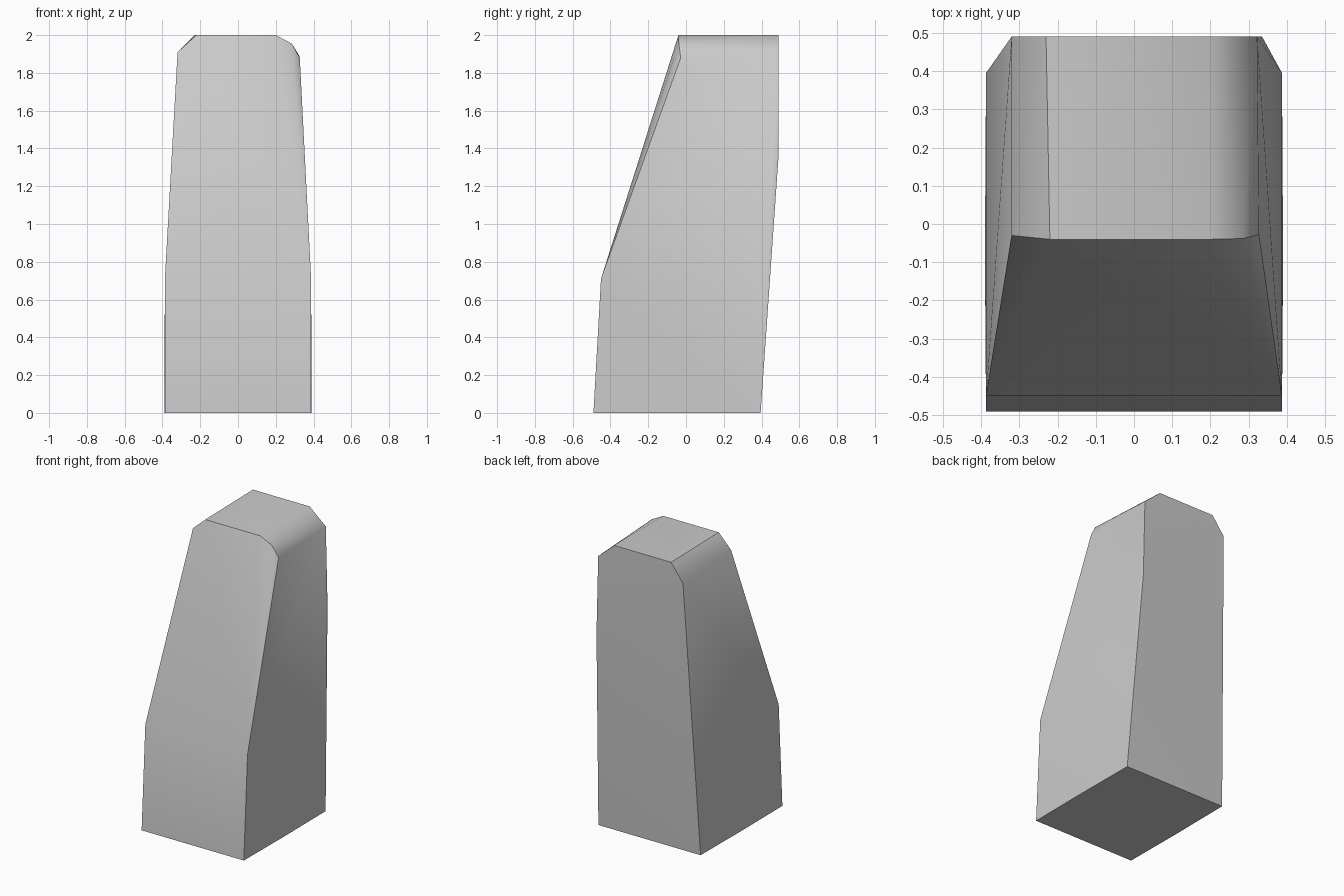
import bpy
import bmesh
import math

cube = bpy.data.objects.get("Cube")
if cube:
    bpy.data.objects.remove(cube, do_unlink=True)

# Plain grey material
grey = bpy.data.materials.new("plain grey")
grey.use_nodes = True
colour = (0.6, 0.6, 0.6, 1.0)
grey.diffuse_color = colour
grey.node_tree.nodes["Principled BSDF"].inputs["Base Color"].default_value = colour

# Corners of the tapered block, shared by both sides
corners = []
for s in (-1, 1):
    corners += [
        (s * 0.387, -0.49, 0.0),    # foot, front
        (s * 0.39, -0.08, 0.0),     # foot, middle
        (s * 0.387, 0.395, 0.0),    # foot, back
        (s * 0.387, -0.45, 0.71),   # bend in the front face
    ]

# Top with a single bevel on the right and a softer one on the left
corners += [
    (-0.32, -0.03, 1.91), (-0.22, -0.04, 2.0),
    (0.20, -0.04, 2.0), (0.285, -0.038, 1.955), (0.327, -0.028, 1.88),
    (-0.32, 0.49, 1.88), (-0.23, 0.49, 2.0),
    (0.20, 0.49, 2.0), (0.322, 0.49, 1.895),
    (0.335, 0.49, 1.36),            # bend in the left back edge
]

# Skin the convex block
bm = bmesh.new()
for c in corners:
    bm.verts.new(c)
bmesh.ops.convex_hull(bm, input=bm.verts[:])
bmesh.ops.dissolve_limit(bm, angle_limit=math.radians(0.5),
                         verts=bm.verts[:], edges=bm.edges[:])
bmesh.ops.recalc_face_normals(bm, faces=bm.faces[:])
mesh = bpy.data.meshes.new("tapered_block")
bm.to_mesh(mesh)
bm.free()
mesh.materials.append(grey)

block = bpy.data.objects.new("tapered_block", mesh)
bpy.context.collection.objects.link(block)

# Soft shading over the shallow bends, sharp main edges
bpy.ops.object.select_all(action="DESELECT")
block.select_set(True)
bpy.context.view_layer.objects.active = block
bpy.ops.object.shade_smooth_by_angle(angle=math.radians(35))
